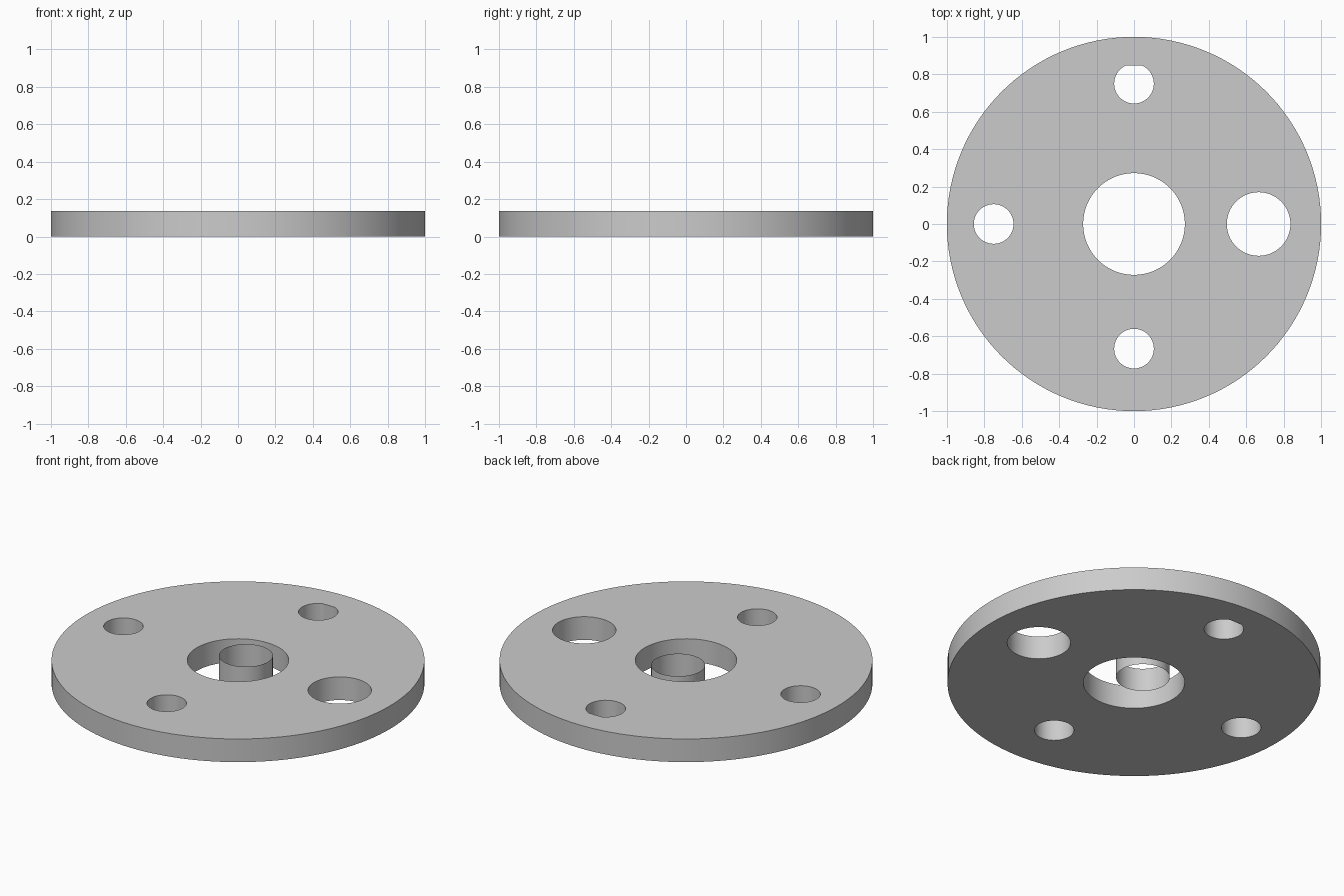
import bpy, bmesh
from math import cos, sin, tau, radians

if "Cube" in bpy.data.objects:
    bpy.data.objects.remove(bpy.data.objects["Cube"])

THICK = 0.137


def circle(bm, x, y, r, n, y_max=9.0):
    """Closed loop of edges; y_max trims the loop to a small flat."""
    vs = [bm.verts.new((x + r * cos(tau * i / n), min(y + r * sin(tau * i / n), y_max), 0))
          for i in range(n)]
    return [bm.edges.new((vs[i], vs[(i + 1) % n])) for i in range(n)]


def lift(bm, geom):
    new = bmesh.ops.extrude_face_region(bm, geom=geom)["geom"] if geom and isinstance(
        geom[0], bmesh.types.BMFace) else bmesh.ops.extrude_edge_only(bm, edges=geom)["geom"]
    verts = [g for g in new if isinstance(g, bmesh.types.BMVert)]
    bmesh.ops.translate(bm, verts=verts, vec=(0, 0, THICK))


def finish(bm, name):
    bmesh.ops.recalc_face_normals(bm, faces=bm.faces[:])
    mesh = bpy.data.meshes.new(name)
    bm.to_mesh(mesh)
    bm.free()
    ob = bpy.data.objects.new(name, mesh)
    bpy.context.collection.objects.link(ob)
    bpy.ops.object.select_all(action='DESELECT')
    ob.select_set(True)
    bpy.context.view_layer.objects.active = ob
    bpy.ops.object.shade_smooth_by_angle(angle=radians(30))
    return ob


# Disc with centre bore, one large hole and three small holes
bm = bmesh.new()
edges = circle(bm, 0, 0, 1.0, 128)
edges += circle(bm, 0, 0, 0.272, 64)
edges += circle(bm, 0.666, 0, 0.17, 64)
edges += circle(bm, -0.75, 0, 0.106, 48)
edges += circle(bm, 0, -0.666, 0.106, 48)
edges += circle(bm, 0, 0.75, 0.106, 48, y_max=0.848)
bmesh.ops.triangle_fill(bm, edges=edges, use_beauty=True, normal=(0, 0, 1))
lift(bm, bm.faces[:])
finish(bm, "flange_disc")

# Thin open sleeve standing off-centre in the bore
bm = bmesh.new()
lift(bm, circle(bm, 0, 0.074, 0.144, 64))
finish(bm, "centre_sleeve")
